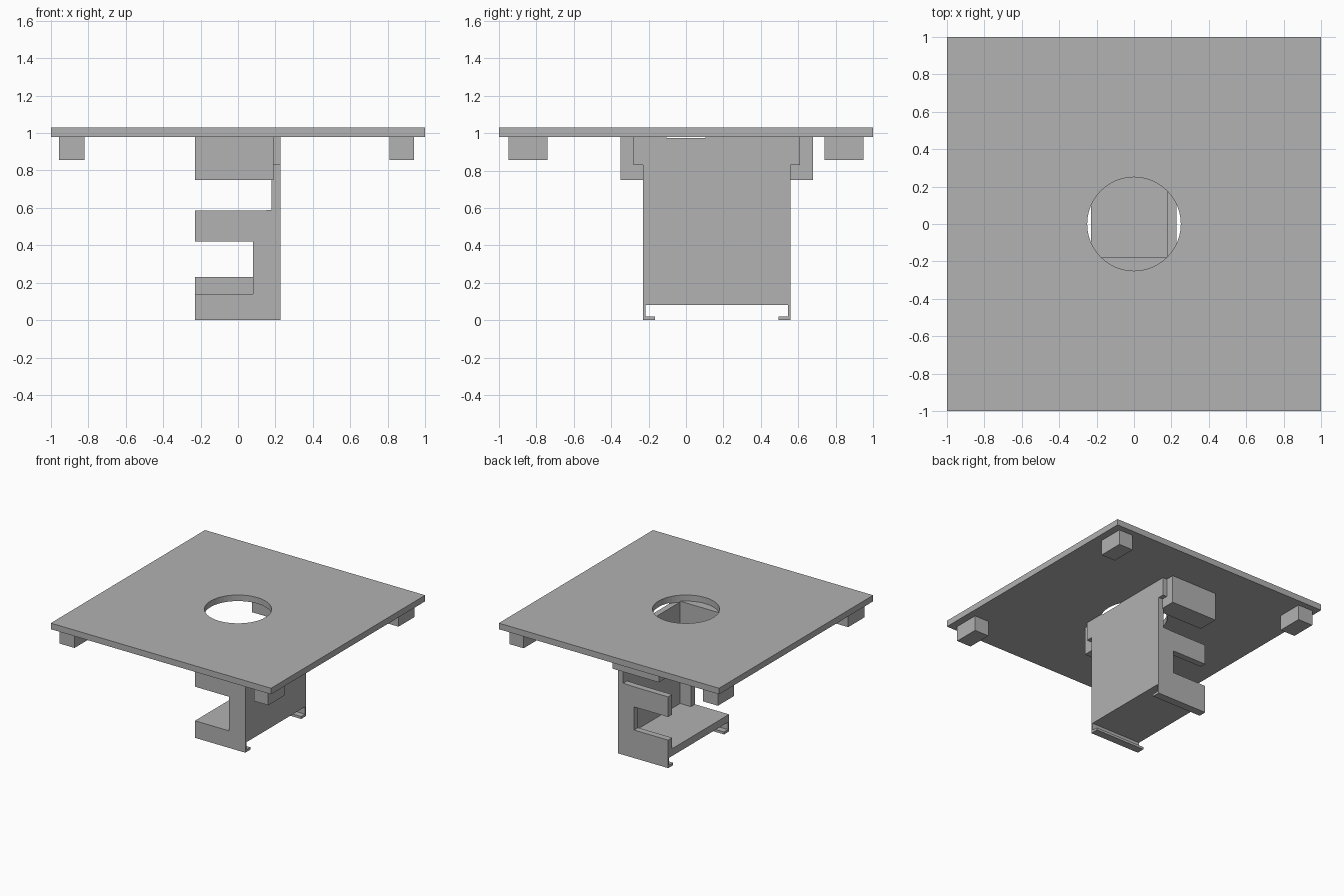
import bpy
import bmesh

old = bpy.data.objects.get("Cube")
if old:
    bpy.data.objects.remove(old, do_unlink=True)

# Single flat grey
grey = bpy.data.materials.new("plain grey")
grey.use_nodes = True
colour = (0.445, 0.445, 0.445, 1)
grey.diffuse_color = colour
grey.node_tree.nodes["Principled BSDF"].inputs["Base Color"].default_value = colour


def finish(name, bm):
    bmesh.ops.recalc_face_normals(bm, faces=bm.faces)
    mesh = bpy.data.meshes.new(name)
    bm.to_mesh(mesh)
    bm.free()
    mesh.materials.append(grey)
    ob = bpy.data.objects.new(name, mesh)
    bpy.context.collection.objects.link(ob)
    return ob


def extrude(name, points, axis, start, end):
    """Extrude a flat outline along x (outline in y, z) or y (outline in x, z)."""
    bm = bmesh.new()
    place = (lambda a, b: (start, a, b)) if axis == "x" else (lambda a, b: (a, start, b))
    face = bm.faces.new([bm.verts.new(place(a, b)) for a, b in points])
    new = bmesh.ops.extrude_face_region(bm, geom=[face])["geom"]
    move = (end - start, 0, 0) if axis == "x" else (0, end - start, 0)
    bmesh.ops.translate(bm, vec=move, verts=[v for v in new if isinstance(v, bmesh.types.BMVert)])
    return finish(name, bm)


def box(name, x, y, z):
    outline = [(x[0], z[0]), (x[1], z[0]), (x[1], z[1]), (x[0], z[1])]
    return extrude(name, outline, "y", *y)


LEFT, RIGHT, FRONT, BACK = -0.23, 0.227, -0.23, 0.56
THICK, UNDER = 0.052, 0.98
MID = (FRONT + BACK) / 2

# Square top plate and side wall, both cut by the round hole
plate = box("top_plate", (-1, 1), (-1, 1), (UNDER, 1.03))
half = (BACK - FRONT) / 2
side = [(half, 0.08), (half, 0.83), (half + 0.05, 0.83), (half + 0.05, UNDER)]
outline = [(MID + w, z) for w, z in side] + [(MID - w, z) for w, z in reversed(side)]
wall = extrude("side_wall", outline, "x", 0.178, RIGHT)

bm = bmesh.new()
bmesh.ops.create_cone(bm, cap_ends=True, segments=48, radius1=0.25, radius2=0.25, depth=0.2)
bmesh.ops.translate(bm, vec=(0, 0, 1.073), verts=bm.verts)
cutter = finish("hole_cutter", bm)
cutter.hide_render = True
cutter.hide_viewport = True
for ob in (plate, wall):
    mod = ob.modifiers.new("round hole", "BOOLEAN")
    mod.operation = "DIFFERENCE"
    mod.solver = "EXACT"
    mod.object = cutter

# Floor of the open holder
box("floor", (LEFT, RIGHT), (FRONT, BACK), (0.08, 0.14))

# Front and back ends: bracket with two arms, upper block and hooked rail
for end, y, inward, arm_top in (("front", FRONT, 1, 0.14), ("back", BACK, -1, 0.23)):
    bracket = [(LEFT, 0.08), (RIGHT, 0.08), (RIGHT, 0.59), (0.08, 0.585), (LEFT, 0.585),
               (LEFT, 0.42), (0.08, 0.42), (0.08, arm_top), (LEFT, arm_top)]
    extrude(end + "_bracket", bracket, "y", y, y + inward * THICK)
    box(end + "_upper_block", (LEFT, 0.19), (y - inward * 0.12, y + inward * THICK), (0.75, UNDER))
    rail = [(0, 0), (0.065, 0), (0.065, 0.02), (0.014, 0.02), (0.014, 0.08), (0, 0.08)]
    extrude(end + "_rail", [(y + inward * a, z) for a, z in rail], "x", LEFT, RIGHT)

# Four corner blocks under the plate
for side_name, x in (("right", (-0.955, -0.82)), ("left", (0.81, 0.94))):
    for end, y in (("front", (-0.95, -0.74)), ("back", (0.74, 0.95))):
        box(f"{end}_{side_name}_corner_block", x, y, (0.855, UNDER))
